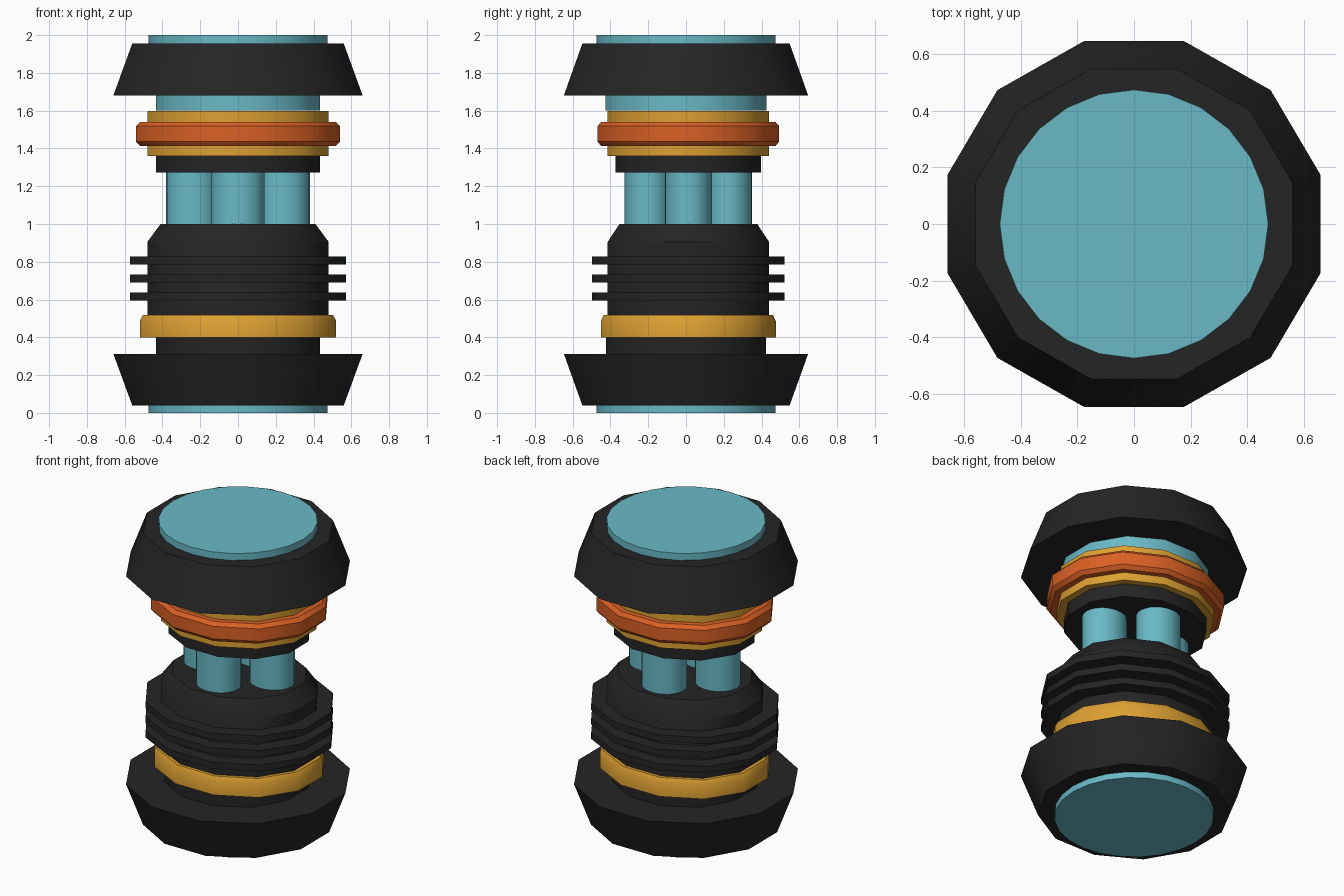
import bpy, bmesh, math

if "Cube" in bpy.data.objects:
    bpy.data.objects.remove(bpy.data.objects["Cube"])


def material(name, rgb):
    m = bpy.data.materials.new(name)
    m.diffuse_color = (*rgb, 1.0)
    m.use_nodes = True
    m.node_tree.nodes["Principled BSDF"].inputs["Base Color"].default_value = m.diffuse_color
    return m


TEAL = material("teal", (0.141, 0.485, 0.565))
BLACK = material("charcoal", (0.018, 0.018, 0.018))
GOLD = material("gold", (0.72, 0.35, 0.032))
ORANGE = material("orange", (0.70, 0.118, 0.018))

SQUASH, SHIFT = 0.89, 0.0125      # the inner assembly is slightly flattened in y


def lathe(name, profile, mat, sides=12, squash=1.0, shift=0.0, centre=(0, 0), flats=True):
    """Stack of polygon rings from (half width, z) pairs, capped at both ends."""
    half_step = math.pi / sides if flats else 0.0
    bm = bmesh.new()
    rings = []
    for half, z in profile:
        r = half / math.cos(half_step)
        ring = []
        for i in range(sides):
            a = 2 * math.pi * i / sides + half_step
            ring.append(bm.verts.new((centre[0] + r * math.cos(a),
                                      (centre[1] + r * math.sin(a)) * squash + shift, z)))
        rings.append(ring)
    for low, high in zip(rings, rings[1:]):
        for i in range(sides):
            j = (i + 1) % sides
            bm.faces.new((low[i], low[j], high[j], high[i]))
    bm.faces.new(rings[0][::-1])
    bm.faces.new(rings[-1])
    mesh = bpy.data.meshes.new(name)
    bm.to_mesh(mesh)
    bm.free()
    mesh.materials.append(mat)
    ob = bpy.data.objects.new(name, mesh)
    bpy.context.collection.objects.link(ob)
    bpy.ops.object.select_all(action='DESELECT')
    ob.select_set(True)
    bpy.context.view_layer.objects.active = ob
    bpy.ops.object.shade_smooth_by_angle(angle=math.radians(34))
    return ob


def inner(name, profile, mat, **kw):
    return lathe(name, profile, mat, squash=SQUASH, shift=SHIFT, **kw)


# round end discs
lathe("bottom_disc", [(0.475, 0.0), (0.475, 0.06)], TEAL, sides=24, flats=False)
lathe("top_disc", [(0.475, 1.93), (0.475, 2.0)], TEAL, sides=24, flats=False)

# flared end caps and their necks
lathe("lower_flange", [(0.56, 0.04), (0.66, 0.313)], BLACK, squash=0.98)
lathe("upper_flange", [(0.66, 1.68), (0.56, 1.955)], BLACK, squash=0.98)
lathe("lower_neck", [(0.433, 0.30), (0.433, 0.40)], BLACK, squash=0.98)
lathe("upper_neck", [(0.435, 1.60), (0.435, 1.69)], TEAL, squash=0.98)

# gold collar and ribbed lower body
inner("lower_gold_collar", [(0.52, 0.40), (0.52, 0.487), (0.503, 0.518)], GOLD)
inner("lower_body", [(0.48, 0.50), (0.48, 0.905), (0.41, 1.0)], BLACK)
for i in range(3):
    z = 0.595 + 0.095 * i
    inner(f"cooling_rib_{i + 1}", [(0.573, z), (0.573, z + 0.043)], BLACK)

# four pillars in the open gap
for i, (x, y) in enumerate([(1, 0), (0, 1), (-1, 0), (0, -1)]):
    inner(f"pillar_{i + 1}", [(0.14, 0.98), (0.14, 1.29)], TEAL, sides=24,
          centre=(0.24 * x, 0.24 * y), flats=False)

# upper stack of rings
inner("upper_base_ring", [(0.433, 1.273), (0.433, 1.362)], BLACK)
inner("upper_gold_ring", [(0.48, 1.36), (0.48, 1.597)], GOLD)
inner("orange_ring", [(0.518, 1.412), (0.54, 1.436), (0.54, 1.518), (0.518, 1.541)], ORANGE)
